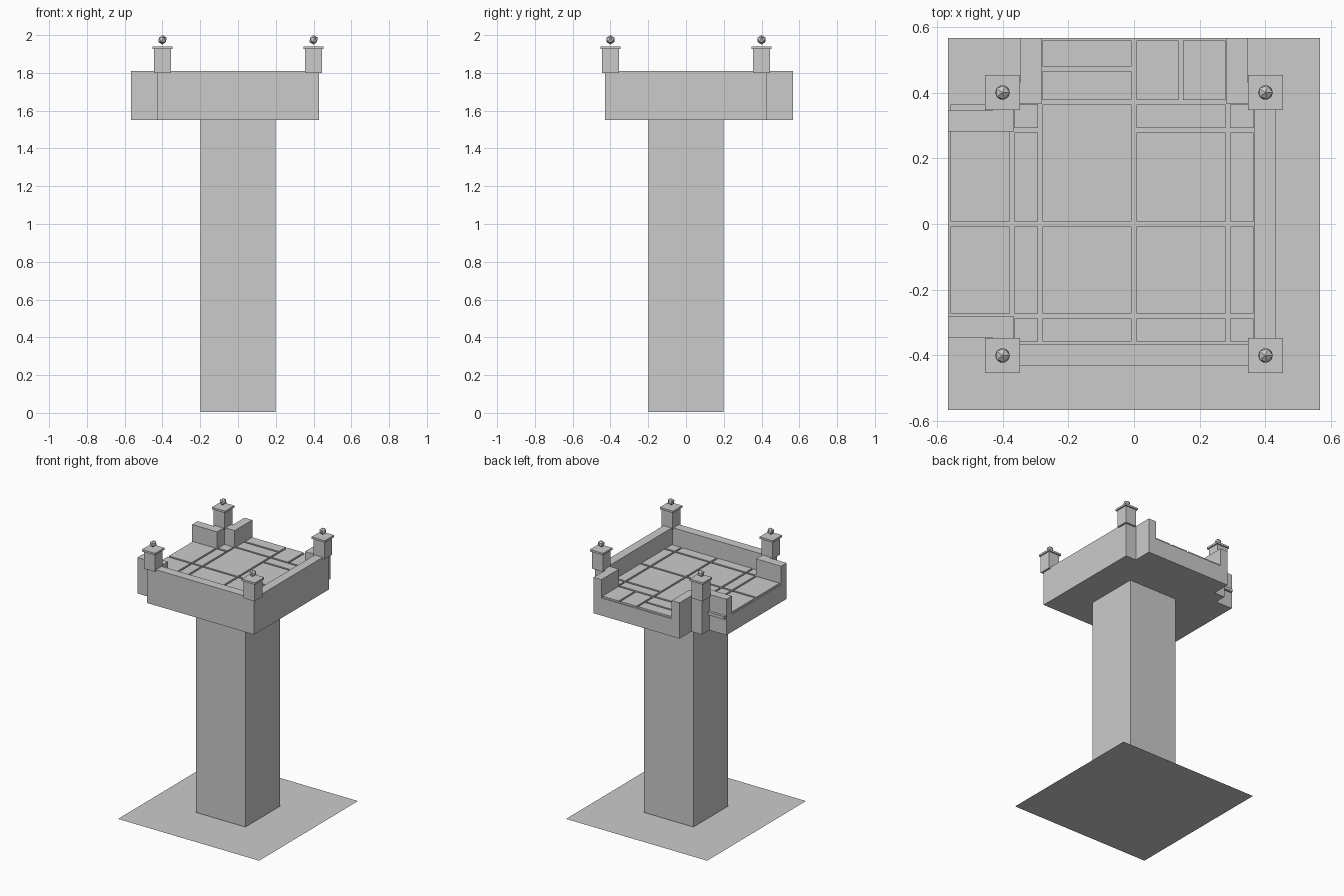
import bpy
import bmesh
from mathutils import Matrix

cube = bpy.data.objects.get("Cube")
if cube:
    bpy.data.objects.remove(cube, do_unlink=True)

stone = bpy.data.materials.new("grey_stone")
stone.use_nodes = True
stone.diffuse_color = (0.6, 0.6, 0.6, 1)
stone.node_tree.nodes["Principled BSDF"].inputs["Base Color"].default_value = (0.6, 0.6, 0.6, 1)


def finish(name, bm):
    mesh = bpy.data.meshes.new(name)
    bm.to_mesh(mesh)
    bm.free()
    mesh.materials.append(stone)
    obj = bpy.data.objects.new(name, mesh)
    bpy.context.collection.objects.link(obj)
    return obj


def add_box(bm, x0, x1, y0, y1, z0, z1):
    centre = ((x0 + x1) / 2, (y0 + y1) / 2, (z0 + z1) / 2)
    size = (x1 - x0, y1 - y0, z1 - z0, 1)
    bmesh.ops.create_cube(bm, size=1, matrix=Matrix.Translation(centre) @ Matrix.Diagonal(size))


def prism(name, outline, z0, z1):
    bm = bmesh.new()
    face = bm.faces.new([bm.verts.new((x, y, z0)) for x, y in outline])
    top = bmesh.ops.extrude_face_region(bm, geom=[face], use_keep_orig=True)
    moved = [v for v in top["geom"] if isinstance(v, bmesh.types.BMVert)]
    bmesh.ops.translate(bm, verts=moved, vec=(0, 0, z1 - z0))
    bmesh.ops.recalc_face_normals(bm, faces=bm.faces)
    return finish(name, bm)


def across_diagonal(path):
    """Close a path whose ends lie on the line y = -x with its mirror image."""
    return path + [(-y, -x) for x, y in reversed(path[1:-1])]


OUT, IN = 0.43, 0.365          # main square, outside and inside of the walls
END = 0.566                    # end of the two open landings
SO, SI = 0.345, 0.282          # landing side walls, outside and inside
BOTTOM, FLOOR, TOP = 1.55, 1.677, 1.81

# Ground sheet and shaft
bm = bmesh.new()
bmesh.ops.create_grid(bm, x_segments=1, y_segments=1, size=END)
finish("ground_sheet", bm)
bm = bmesh.new()
add_box(bm, -0.198, 0.198, -0.198, 0.198, 0.005, BOTTOM)
finish("shaft", bm)

# Platform floor with landings on the right and back
prism("platform_floor", across_diagonal([
    (IN, -IN), (-IN, -IN), (-IN, -SI), (-END, -SI),
    (-END, SI), (-IN, SI), (-IN, IN)]), BOTTOM, FLOOR)

# Long parapet around the front and left, short one at the notched corner
prism("long_parapet", across_diagonal([
    (IN, -IN), (-IN, -IN), (-IN, -SI), (-END, -SI),
    (-END, -SO), (-OUT, -SO), (-OUT, -OUT), (OUT, -OUT)]), BOTTOM, TOP)
prism("corner_parapet", across_diagonal([
    (-IN, IN), (-IN, SI), (-END, SI), (-END, SO),
    (-OUT, SO), (-OUT, OUT)]), BOTTOM, TOP)

# Paving slabs: a grid of cells, some split in two
cols = [-END, -0.37, -0.285, 0, 0.285, 0.37]
rows = [-0.365, -0.28, 0, 0.285, 0.37, END]
split_y = {(0, 3): 0.145, (2, 3): 0.145, (2, 5 - 1): 0.472}
split_x = {(3, 4): 0.142}
GAP = 0.007
bm = bmesh.new()
for i in range(5):
    for j in range(5):
        if (i == 0 and j not in (2, 3, 1)) or (j == 4 and i not in (2, 3)):
            continue
        xs = [cols[i], cols[i + 1]]
        ys = [rows[j], rows[j + 1]]
        if (i, j) in split_y:
            ys.insert(1, split_y[i, j])
        if (i, j) in split_x:
            xs.insert(1, split_x[i, j])
        for x0, x1 in zip(xs, xs[1:]):
            for y0, y1 in zip(ys, ys[1:]):
                add_box(bm, x0 + GAP, x1 - GAP, y0 + GAP, y1 - GAP, FLOOR - 0.01, FLOOR + 0.012)
finish("paving_slabs", bm)

# Corner posts with caps and ball finials
for side, sx in (("left", 1), ("right", -1)):
    for end, sy in (("front", -1), ("back", 1)):
        x, y = 0.4 * sx, 0.4 * sy
        for part, r, z0, z1 in (("post", 0.044, 1.80, 1.928), ("cap", 0.053, 1.926, 1.94)):
            bm = bmesh.new()
            add_box(bm, x - r, x + r, y - r, y + r, z0, z1)
            finish(f"{end}_{side}_{part}", bm)
        bm = bmesh.new()
        bmesh.ops.create_icosphere(bm, subdivisions=1, radius=0.025,
                                   matrix=Matrix.Translation((x, y, 1.975)))
        finish(f"{end}_{side}_finial", bm)
